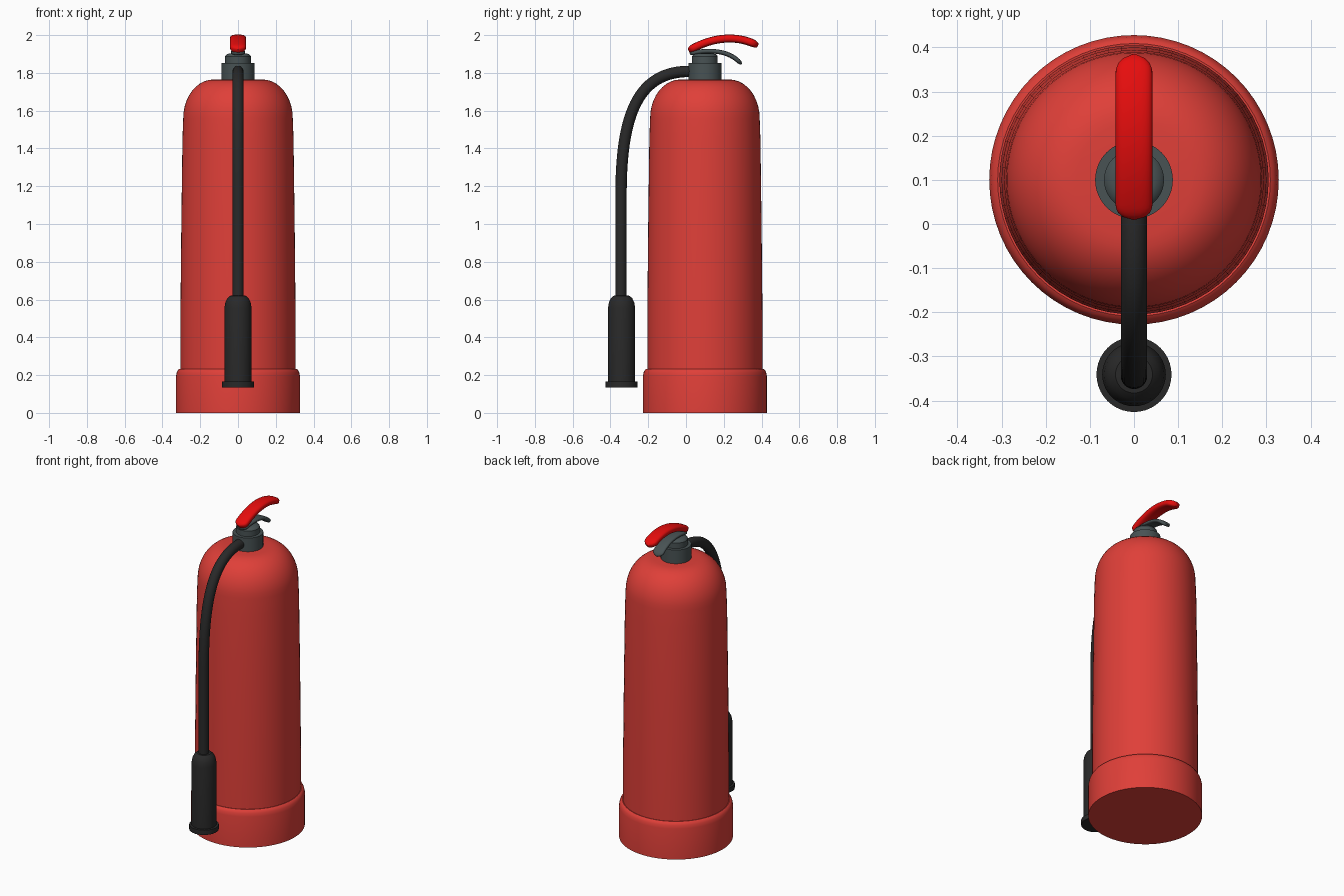
import bpy, bmesh, math
from mathutils import Vector

if "Cube" in bpy.data.objects:
    bpy.data.objects.remove(bpy.data.objects["Cube"])


def material(name, rgb):
    m = bpy.data.materials.new(name)
    m.diffuse_color = (*rgb, 1)
    m.use_nodes = True
    m.node_tree.nodes["Principled BSDF"].inputs["Base Color"].default_value = m.diffuse_color
    return m


RED = material("body red", (0.74, 0.050, 0.040))
BRIGHT = material("lever red", (0.80, 0.004, 0.004))
GREY = material("valve grey", (0.065, 0.085, 0.088))
BLACK = material("hose black", (0.022, 0.022, 0.022))


def skin(name, rings, mat, angle=35):
    """Join a list of closed rings into a capped, smooth-shaded tube."""
    bm = bmesh.new()
    vr = [[bm.verts.new(p) for p in ring] for ring in rings]
    n = len(vr[0])
    for a, b in zip(vr, vr[1:]):
        for i in range(n):
            j = (i + 1) % n
            bm.faces.new((a[i], a[j], b[j], b[i]))
    bm.faces.new(vr[0][::-1])
    bm.faces.new(vr[-1])
    bmesh.ops.recalc_face_normals(bm, faces=bm.faces)
    me = bpy.data.meshes.new(name)
    bm.to_mesh(me)
    bm.free()
    me.materials.append(mat)
    ob = bpy.data.objects.new(name, me)
    bpy.context.collection.objects.link(ob)
    bpy.ops.object.select_all(action='DESELECT')
    ob.select_set(True)
    bpy.context.view_layer.objects.active = ob
    bpy.ops.object.shade_smooth_by_angle(angle=math.radians(angle))
    return ob


def turned(name, profile, y, mat, n=64):
    """Lathe an (r, z) profile about the vertical axis through (0, y)."""
    angles = [2 * math.pi * i / n for i in range(n)]
    return skin(name, [[(r * math.cos(a), y + r * math.sin(a), z) for a in angles]
                       for r, z in profile], mat)


def bezier(p, steps):
    out = []
    for k in range(steps + 1):
        t = k / steps
        w = ((1 - t) ** 3, 3 * t * (1 - t) ** 2, 3 * t * t * (1 - t), t ** 3)
        out.append(Vector((sum(a * q[0] for a, q in zip(w, p)),
                           sum(a * q[1] for a, q in zip(w, p)))))
    return out


def sweep(name, path, size, mat, power=1.0, n=24):
    """Sweep an oval section along a (y, z) path; size(t) = half width, half depth."""
    rings = []
    last = len(path) - 1
    for k, p in enumerate(path):
        d = (path[min(k + 1, last)] - path[max(k - 1, 0)]).normalized()
        w, h = size(k / last)
        ring = []
        for i in range(n):
            a = 2 * math.pi * i / n
            c, s = math.cos(a), math.sin(a)
            u = math.copysign(abs(c) ** power, c) * w
            v = math.copysign(abs(s) ** power, s) * h
            ring.append((u, p.x - d.y * v, p.y + d.x * v))
        rings.append(ring)
    return skin(name, rings, mat, 50)


def rounded(w, h, end):
    """Lever section that rounds off at both ends."""
    def size(t):
        e = min(t, 1 - t) / end
        k = 1 if e >= 1 else math.sqrt(max(0.02, 1 - (1 - e) ** 2))
        return w * k, h * (0.35 + 0.65 * k)
    return size


AXIS = 0.1

# Tank with domed shoulder
shoulder = [(0.13 + 0.16 * math.cos(a), 1.56 + 0.205 * math.sin(a))
            for a in (math.pi / 2 * i / 10 for i in range(11))]
turned("tank", [(0.305, 0.2), (0.305, 0.5), (0.300, 1.0), (0.294, 1.45)]
       + shoulder + [(0.06, 1.767)], AXIS, RED)

# Base skirt
turned("base_skirt", [(0.328, 0), (0.328, 0.195), (0.324, 0.215),
                      (0.317, 0.228), (0.309, 0.233), (0.29, 0.23)], AXIS, RED)

# Valve collar and cap
turned("valve_collar", [(0.088, 1.755), (0.088, 1.853), (0.06, 1.853)], AXIS, GREY)
turned("valve_cap", [(0.068, 1.84), (0.068, 1.888), (0.06, 1.898),
                     (0.045, 1.903)], AXIS, GREY)

# Lower carrying handle
sweep("carry_handle", bezier([(0.02, 1.902), (0.11, 1.925), (0.23, 1.925),
                              (0.293, 1.846)], 28),
      rounded(0.036, 0.012, 0.1), GREY, 0.7)

# Upper squeeze lever
sweep("squeeze_lever", bezier([(0.014, 1.917), (0.11, 1.975), (0.25, 2.015),
                               (0.381, 1.944)], 40),
      rounded(0.042, 0.021, 0.1), BRIGHT, 0.7)

# Hose from valve down to nozzle
hose = bezier([(0.04, 1.807), (-0.27, 1.822), (-0.344, 1.55), (-0.344, 1.15)], 40)
hose += [Vector((-0.344, 0.9)), Vector((-0.344, 0.58))]
sweep("hose", hose, lambda t: (0.03, 0.03), BLACK)

# Discharge horn and rim
turned("nozzle", [(0.072, 0.15), (0.072, 0.555), (0.067, 0.585), (0.056, 0.608),
                  (0.042, 0.62), (0.02, 0.622)], -0.341, BLACK, 40)
turned("nozzle_rim", [(0.085, 0.135), (0.085, 0.165), (0.06, 0.167)], -0.341, BLACK, 40)
